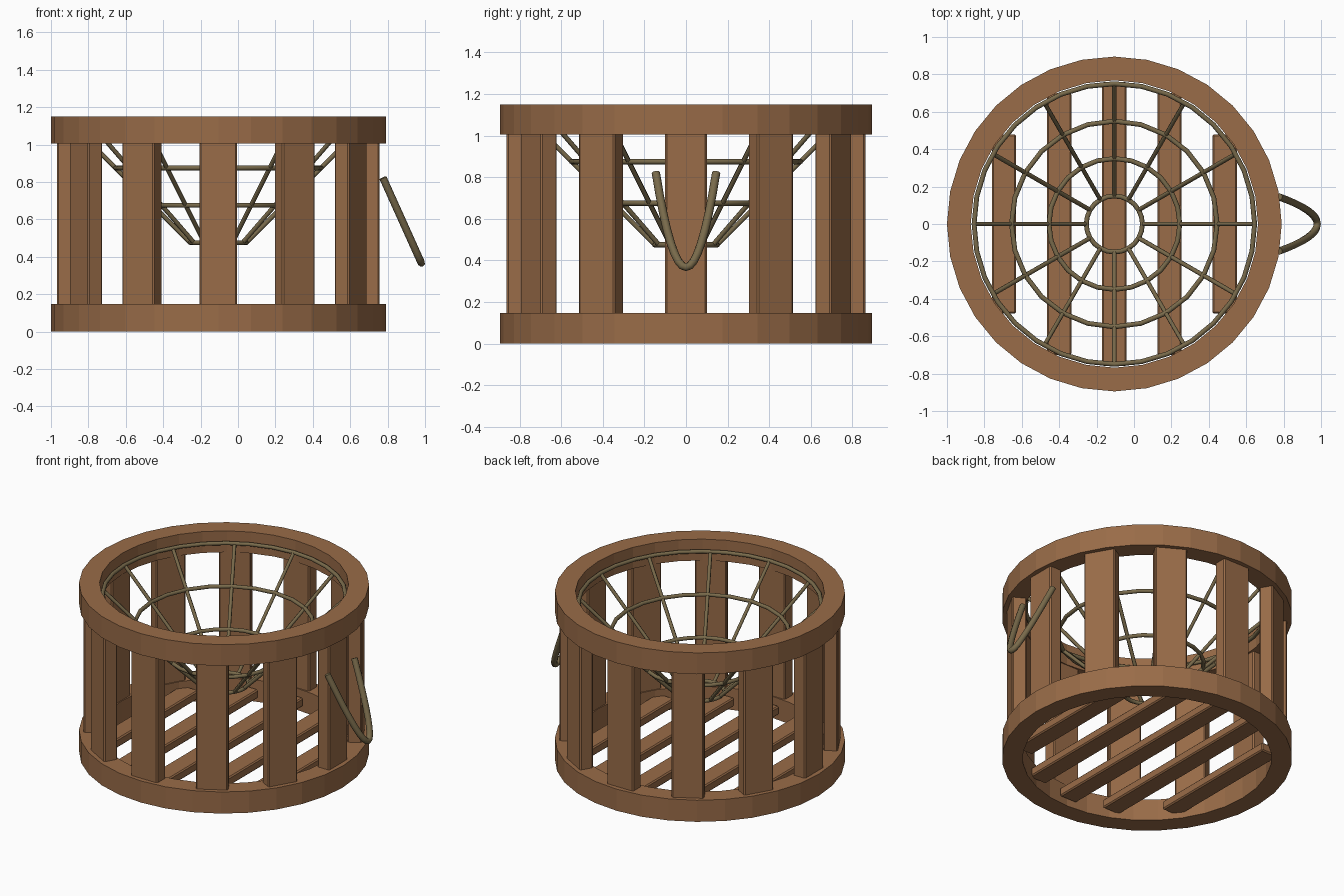
import bpy, bmesh, math
from mathutils import Vector, Matrix

if "Cube" in bpy.data.objects:
    bpy.data.objects.remove(bpy.data.objects["Cube"])

CX = -0.105          # basket axis; the rope handle fills the +x side


def material(name, col):
    m = bpy.data.materials.new(name)
    m.diffuse_color = (*col, 1)
    m.use_nodes = True
    m.node_tree.nodes["Principled BSDF"].inputs["Base Color"].default_value = m.diffuse_color
    return m


WOOD = material("brown wood", (0.32, 0.15, 0.065))
ROPE = material("olive rope", (0.19, 0.145, 0.07))


def add(name, bm, mat, smooth=False):
    bmesh.ops.recalc_face_normals(bm, faces=bm.faces)
    for f in bm.faces:
        f.smooth = smooth
    me = bpy.data.meshes.new(name)
    bm.to_mesh(me)
    bm.free()
    me.materials.append(mat)
    ob = bpy.data.objects.new(name, me)
    bpy.context.collection.objects.link(ob)
    return ob


def lathe(name, profile, n, mat, smooth=False):
    """Revolve a closed (radius, z) profile round the basket axis."""
    bm = bmesh.new()
    rows = []
    for i in range(n):
        a = 2 * math.pi * i / n
        rows.append([bm.verts.new((CX + r * math.cos(a), r * math.sin(a), z)) for r, z in profile])
    k = len(profile)
    for i in range(n):
        p, q = rows[i], rows[(i + 1) % n]
        for j in range(k):
            bm.faces.new((p[j], q[j], q[(j + 1) % k], p[(j + 1) % k]))
    return add(name, bm, mat, smooth)


def box(name, size, loc, angle=0):
    """Bevelled plank, placed in basket space and turned round the axis."""
    bm = bmesh.new()
    bmesh.ops.create_cube(bm, size=1)
    bmesh.ops.scale(bm, vec=size, verts=bm.verts)
    bmesh.ops.bevel(bm, geom=bm.edges[:], offset=0.008, segments=1, affect='EDGES')
    m = Matrix.Translation((CX, 0, 0)) @ Matrix.Rotation(angle, 4, 'Z') @ Matrix.Translation(loc)
    bmesh.ops.transform(bm, matrix=m, verts=bm.verts)
    return add(name, bm, WOOD)


def tube(name, pts, radius, sides=8):
    """Sweep a round section along a path."""
    bm = bmesh.new()
    pts = [Vector(p) for p in pts]
    rows = []
    for i, p in enumerate(pts):
        t = (pts[min(i + 1, len(pts) - 1)] - pts[max(i - 1, 0)]).normalized()
        ref = Vector((0.91, 0, 0.41)) if abs(t.y) > 0.9 else Vector((0, 1, 0))
        if len(pts) > 2:
            ref = Vector((0.91, 0, 0.41))     # normal of the handle's plane
        u = t.cross(ref).normalized()
        v = t.cross(u)
        rows.append([bm.verts.new(p + radius * (math.cos(a) * u + math.sin(a) * v))
                     for a in (2 * math.pi * s / sides for s in range(sides))])
    for p, q in zip(rows, rows[1:]):
        for j in range(sides):
            bm.faces.new((p[j], p[(j + 1) % sides], q[(j + 1) % sides], q[j]))
    bm.faces.new(rows[0])
    bm.faces.new(rows[-1])
    ob = add(name, bm, ROPE, True)
    for f in ob.data.polygons:
        f.use_smooth = len(f.vertices) == 4
    return ob


# wooden hoops
for name, z0, z1 in (("bottom_hoop", 0, 0.147), ("top_hoop", 1.005, 1.15)):
    lathe(name, [(0.768, z0), (0.895, z0), (0.895, z1), (0.768, z1)], 32, WOOD)

# upright slats
for i in range(12):
    box(f"side_slat_{i + 1}", (0.09, 0.2, 0.88), (0.817, 0, 0.576), math.radians(30 * i))

# floor planks cut to the round
for i in range(-2, 3):
    x = 0.295 * i
    box(f"floor_plank_{i + 3}", (0.13, 2 * math.sqrt(0.76 ** 2 - x * x), 0.06), (x, 0, 0.07))

# funnel: four rope rings and twelve spokes
for i, r in enumerate((0.15, 0.35, 0.55, 0.75)):
    z = r + 0.325
    prof = [(r + 0.013 * math.cos(a), z + 0.013 * math.sin(a))
            for a in (math.pi / 4 * s for s in range(8))]
    lathe(f"funnel_ring_{i + 1}", prof, 32 if i == 3 else 24, ROPE, True)
for i in range(12):
    a = math.radians(30 * i)
    tube(f"funnel_spoke_{i + 1}",
         [(CX + r * math.cos(a), r * math.sin(a), r + 0.325) for r in (0.15, 0.75)], 0.012, 6)

# hanging rope handle, a parabola leaning outwards
path = []
for i in range(17):
    u = i / 8 - 1
    path.append((0.98 - 0.205 * u * u, 0.145 * u, 0.367 + 0.455 * u * u))
tube("rope_handle", path, 0.02)
